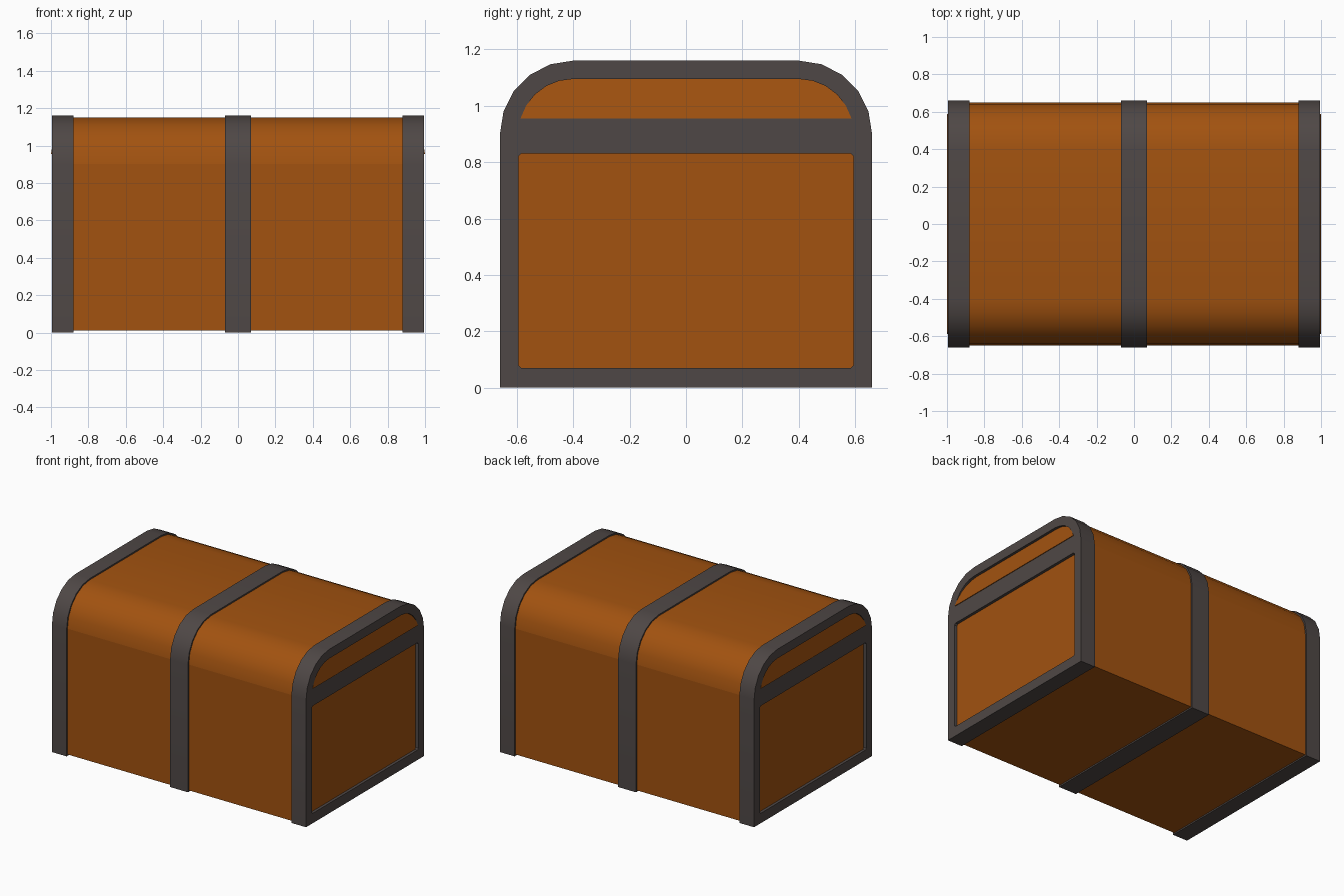
import bpy, bmesh, math

if "Cube" in bpy.data.objects:
    bpy.data.objects.remove(bpy.data.objects["Cube"])


def material(name, rgb):
    m = bpy.data.materials.new(name)
    m.diffuse_color = (*rgb, 1.0)
    m.use_nodes = True
    m.node_tree.nodes["Principled BSDF"].inputs["Base Color"].default_value = m.diffuse_color
    return m


WOOD = material("brown wood", (0.36, 0.085, 0.005))
IRON = material("dark iron", (0.078, 0.064, 0.061))


def arch(bottom, radius, start=0):
    """Flat-topped outline in (y, z), rounded around (+-0.4, 0.9)."""
    right = []
    for i in range(6):
        a = math.radians(start + (90 - start) * i / 5)
        right.append((0.40 + radius * math.cos(a), 0.90 + radius * math.sin(a)))
    if bottom < right[0][1] - 0.001:
        right.insert(0, (right[0][0], bottom))
    return right + [(-y, z) for y, z in reversed(right)]


def rect(hw, z0, z1, c=0.0):
    if c == 0:
        return [(hw, z0), (hw, z1), (-hw, z1), (-hw, z0)]
    right = [(hw - c, z0), (hw, z0 + c), (hw, z1 - c), (hw - c, z1)]
    return right + [(-y, z) for y, z in reversed(right)]


def prism(name, loops, x0, x1, mat):
    """Extrude a (y, z) outline with optional holes along x."""
    cu = bpy.data.curves.new(name, 'CURVE')
    cu.dimensions = '2D'
    cu.fill_mode = 'BOTH'
    cu.extrude = abs(x1 - x0) / 2
    for loop in loops:
        s = cu.splines.new('POLY')
        s.points.add(len(loop) - 1)
        for p, (y, z) in zip(s.points, loop):
            p.co = (y, z, 0, 1)
        s.use_cyclic_u = True
    tmp = bpy.data.objects.new(name + "_curve", cu)
    bpy.context.collection.objects.link(tmp)
    bpy.context.view_layer.update()
    dg = bpy.context.evaluated_depsgraph_get()
    me = bpy.data.meshes.new_from_object(tmp.evaluated_get(dg))
    bpy.data.objects.remove(tmp)
    # local (x, y, z) becomes world (y, z, x)
    bm = bmesh.new()
    bm.from_mesh(me)
    for v in bm.verts:
        a, b, c = v.co
        v.co = (c + (x0 + x1) / 2, a, b)
    bmesh.ops.remove_doubles(bm, verts=bm.verts, dist=0.0005)
    bmesh.ops.recalc_face_normals(bm, faces=bm.faces)
    bm.to_mesh(me)
    bm.free()
    me.materials.clear()
    me.materials.append(mat)
    for p in me.polygons:
        p.material_index = 0
    ob = bpy.data.objects.new(name, me)
    bpy.context.collection.objects.link(ob)
    bpy.ops.object.select_all(action='DESELECT')
    ob.select_set(True)
    bpy.context.view_layer.objects.active = ob
    bpy.ops.object.shade_smooth_by_angle(angle=math.radians(30))
    return ob


# Wooden box and rounded lid
prism("box_body", [rect(0.65, 0.01, 0.90)], -0.975, 0.975, WOOD)
prism("lid", [arch(0.90, 0.25)], -0.97, 0.97, WOOD)

# Iron strap around the middle
outer = arch(0.0, 0.26)
prism("middle_band", [outer, arch(0.04, 0.22)], -0.07, 0.07, IRON)

# Iron end frames with two openings, and the tilted lid end panels
lower_hole = rect(0.595, 0.07, 0.83, 0.01)
upper_hole = arch(0.955, 0.195, 16.4)
for side, s in (("left", -1), ("right", 1)):
    prism(side + "_end_frame", [outer, lower_hole, upper_hole],
          s * 0.88, s * 0.995, IRON)
    panel = prism(side + "_lid_panel", [upper_hole], s * 0.95, s * 1.0, WOOD)
    for v in panel.data.vertices:
        if abs(v.co.x) > 0.99:
            v.co.x = s * (1.0 - 0.17 * (v.co.z - 0.955))
